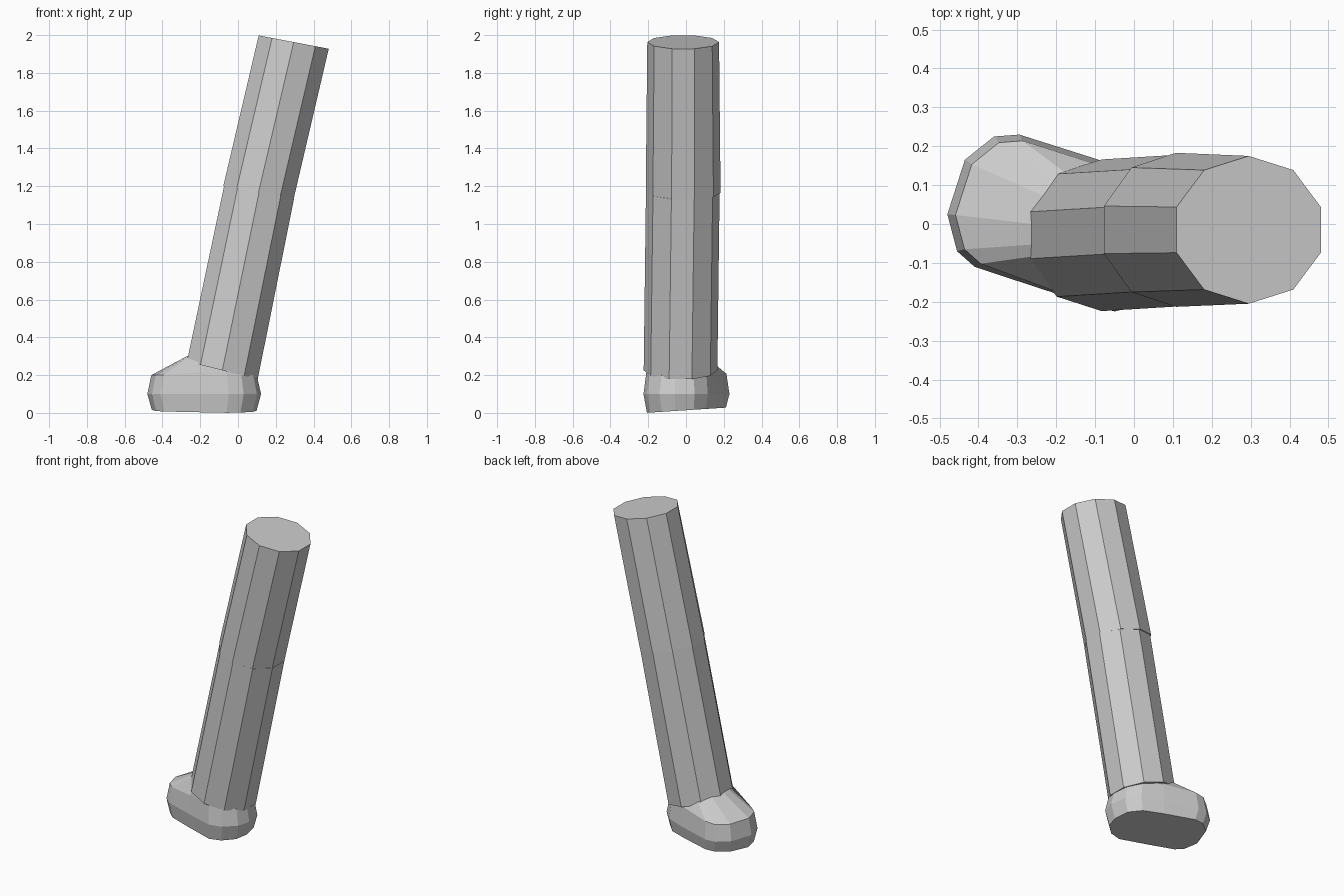
import bpy, bmesh, math

if "Cube" in bpy.data.objects:
    bpy.data.objects.remove(bpy.data.objects["Cube"])


def loft(name, rings):
    """Skin equal-length closed rings and cap both ends."""
    bm = bmesh.new()
    loops = [[bm.verts.new(p) for p in ring] for ring in rings]
    n = len(loops[0])
    for a, b in zip(loops, loops[1:]):
        for i in range(n):
            j = (i + 1) % n
            bm.faces.new((a[i], a[j], b[j], b[i]))
    bm.faces.new(loops[0])
    bm.faces.new(loops[-1])
    bmesh.ops.recalc_face_normals(bm, faces=bm.faces)
    mesh = bpy.data.meshes.new(name)
    bm.to_mesh(mesh)
    bm.free()
    obj = bpy.data.objects.new(name, mesh)
    bpy.context.collection.objects.link(obj)
    return obj


def section(cx, cy, cz, rx, ry, slope):
    """Ten-sided leg section, tilted down towards +x."""
    pts = []
    for k in range(10):
        a = math.radians(18 + 36 * k)
        x, y = rx * math.cos(a), ry * math.sin(a)
        pts.append((cx + x, cy + y, cz - slope * x))
    return pts


# Upper leg
loft("upper_leg", [section(0.108, -0.015, 1.165, 0.195, 0.198, 0.2),
                   section(0.295, -0.015, 1.963, 0.195, 0.19, 0.19)])

# Lower leg
loft("lower_leg", [section(-0.083, -0.029, 0.225, 0.197, 0.195, 0.25),
                   section(0.112, -0.017, 1.17, 0.194, 0.195, 0.2)])

# Shoe: widest outline, turned outwards at the toe
outline = [(-0.48, 0.025), (-0.455, -0.07), (-0.41, -0.11), (-0.235, -0.168),
           (-0.05, -0.225), (0.03, -0.205), (0.1, -0.14), (0.122, -0.06),
           (0.105, 0.045), (0.04, 0.115), (-0.09, 0.165), (-0.295, 0.23),
           (-0.36, 0.225), (-0.435, 0.165)]


def shrink(s, z, tilt=0.0):
    return [(-0.18 + (x + 0.18) * s, y * s, z + tilt * y) for x, y in outline]


# Ankle opening follows the leg and rises over the instep
upper = shrink(0.93, 0.2)
upper = [(x, y, 0.2 + max(0, min(0.02, 0.1 * (x + 0.36)))
          - max(0, 0.35 * (x - 0.02))) for x, y, z in upper]
collar = []
for x, y in outline:
    a = math.atan2(y + 0.029, x + 0.15)
    cx, cy = math.cos(a), math.sin(a)
    collar.append((-0.083 + 0.18 * cx, -0.029 + 0.18 * cy, 0.25 - 0.055 * cx))

loft("shoe", [shrink(0.92, 0.014, 0.06), shrink(1.0, 0.1), upper, collar])
